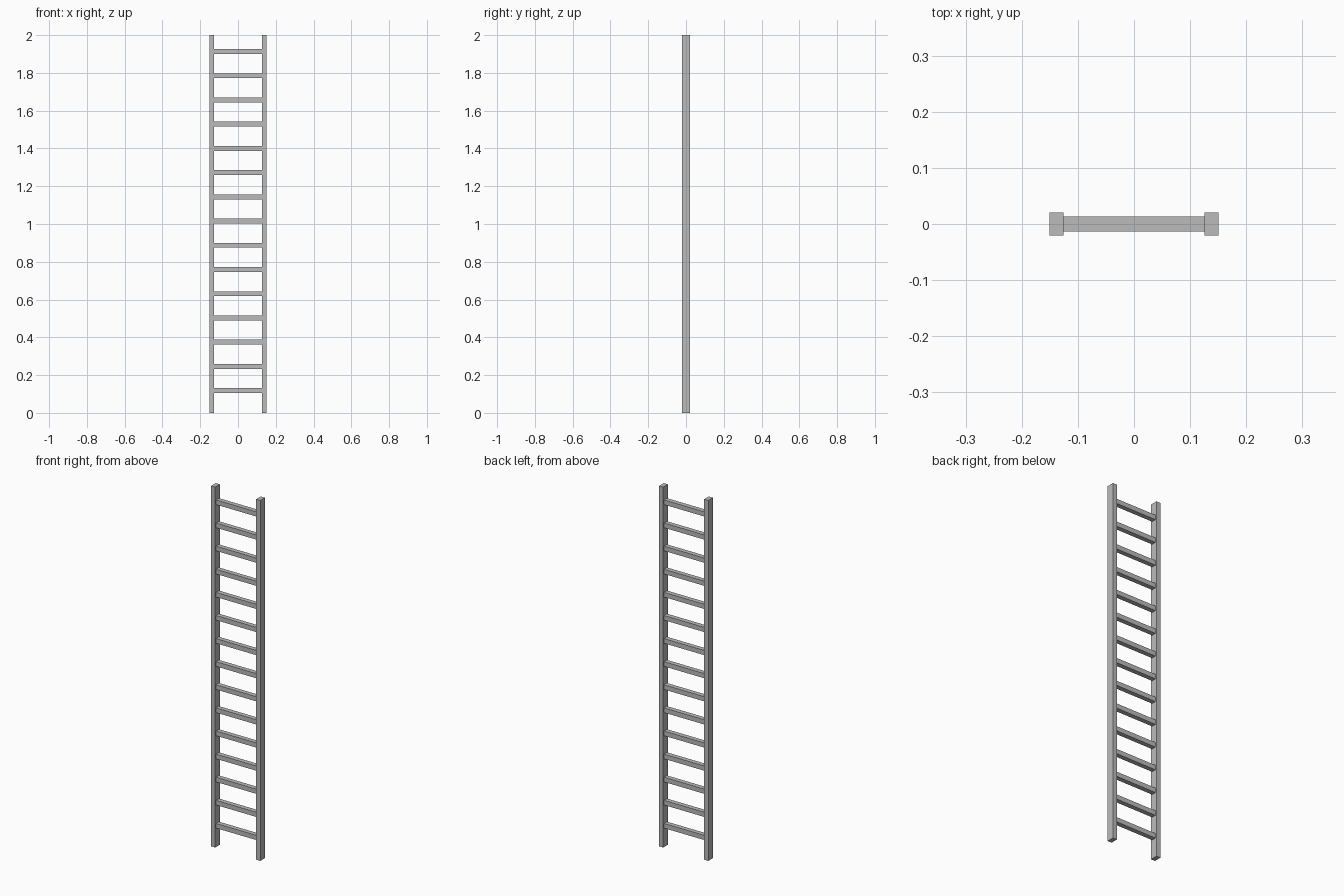
import bpy

default_cube = bpy.data.objects.get("Cube")
if default_cube:
    bpy.data.objects.remove(default_cube, do_unlink=True)

HEIGHT = 2.0
RAIL_X = 0.1385
RAIL_WIDTH = 0.025
RAIL_DEPTH = 0.041
RUNG_SIZE = 0.026
RUNG_COUNT = 15
FIRST_RUNG = 0.118
LAST_RUNG = 1.913

# Single grey material
grey = bpy.data.materials.new("grey metal")
grey.use_nodes = True
colour = (0.5, 0.5, 0.5, 1)
grey.diffuse_color = colour
grey.node_tree.nodes["Principled BSDF"].inputs["Base Color"].default_value = colour


def box(name, location, size):
    bpy.ops.mesh.primitive_cube_add(size=1, location=location)
    part = bpy.context.object
    part.name = name
    part.scale = size
    bpy.ops.object.transform_apply(location=False, rotation=False, scale=True)
    part.data.materials.append(grey)
    return part


# Upright rails
for name, side in (("left_rail", 1), ("right_rail", -1)):
    box(name, (side * RAIL_X, 0, HEIGHT / 2), (RAIL_WIDTH, RAIL_DEPTH, HEIGHT))

# Evenly spaced square rungs, meeting the inner faces of the rails
rung_length = 2 * RAIL_X - RAIL_WIDTH
step = (LAST_RUNG - FIRST_RUNG) / (RUNG_COUNT - 1)
for i in range(RUNG_COUNT):
    box(f"rung_{i + 1}", (0, 0, FIRST_RUNG + i * step),
        (rung_length, RUNG_SIZE, RUNG_SIZE))
